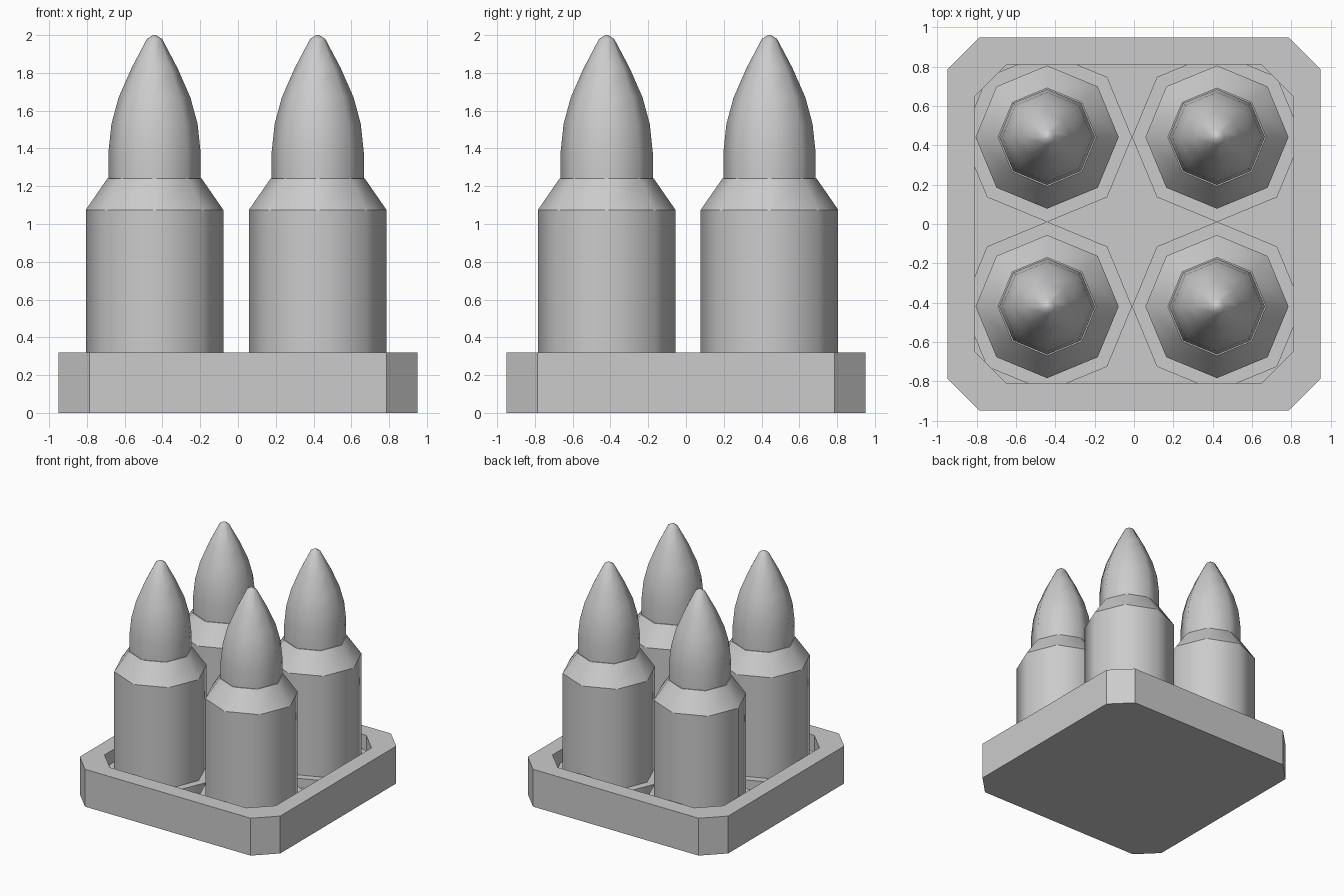
import bpy, bmesh, math

if "Cube" in bpy.data.objects:
    bpy.data.objects.remove(bpy.data.objects["Cube"])


def loft(name, rings, sharp=None):
    """Bridge equal-sized rings of points and cap both ends.
    sharp: None for flat shading, else indices of the rings that stay sharp."""
    bm = bmesh.new()
    loops = [[bm.verts.new(p) for p in ring] for ring in rings]
    n = len(loops[0])
    for a, b in zip(loops, loops[1:]):
        for i in range(n):
            j = (i + 1) % n
            bm.faces.new((a[i], a[j], b[j], b[i]))
    bm.faces.new(loops[0][::-1])
    bm.faces.new(loops[-1])
    if sharp is not None:
        for f in bm.faces:
            f.smooth = True
        for k in sharp:
            for i in range(n):
                e = bm.edges.get((loops[k][i], loops[k][(i + 1) % n]))
                e.smooth = False
    bmesh.ops.recalc_face_normals(bm, faces=bm.faces)
    me = bpy.data.meshes.new(name)
    bm.to_mesh(me)
    bm.free()
    return me


def chamfered_square(h, c, z):
    k = h - c
    return [(h, -k, z), (h, k, z), (k, h, z), (-k, h, z),
            (-h, k, z), (-h, -k, z), (-k, -h, z), (k, -h, z)]


def octagon(r, z):
    return [(r * math.cos(i * math.pi / 4), r * math.sin(i * math.pi / 4), z)
            for i in range(8)]


def place(name, mesh, x=0, y=0):
    ob = bpy.data.objects.new(name, mesh)
    ob.location = (x, y, 0)
    bpy.context.collection.objects.link(ob)


FLOOR, RIM = 0.13, 0.21

# Tray with chamfered corners and a shallow recess
place("tray", loft("tray", [
    chamfered_square(0.95, 0.165, 0), chamfered_square(0.95, 0.165, 0.32),
    chamfered_square(0.812, 0.165, 0.32), chamfered_square(0.812, 0.165, FLOOR)]))

# Eight-sided casing: rim, body, shoulder
casing = loft("casing", [octagon(r, z) for r, z in [
    (0.432, FLOOR - 0.01), (0.432, RIM), (0.364, RIM),
    (0.364, 1.075), (0.25, 1.24)]], sharp=range(5))

# Eight-sided pointed tip with a smooth curve
tip = loft("tip", [octagon(r, z) for r, z in [
    (0.244, 1.235), (0.244, 1.38), (0.228, 1.53), (0.19, 1.67),
    (0.122, 1.825), (0.04, 1.98), (0.008, 2.0)]], sharp=[0])

# Four rounds standing in the tray
for x in (-0.442, 0.422):
    for y in (-0.42, 0.442):
        place("casing", casing, x, y)
        place("tip", tip, x, y)
